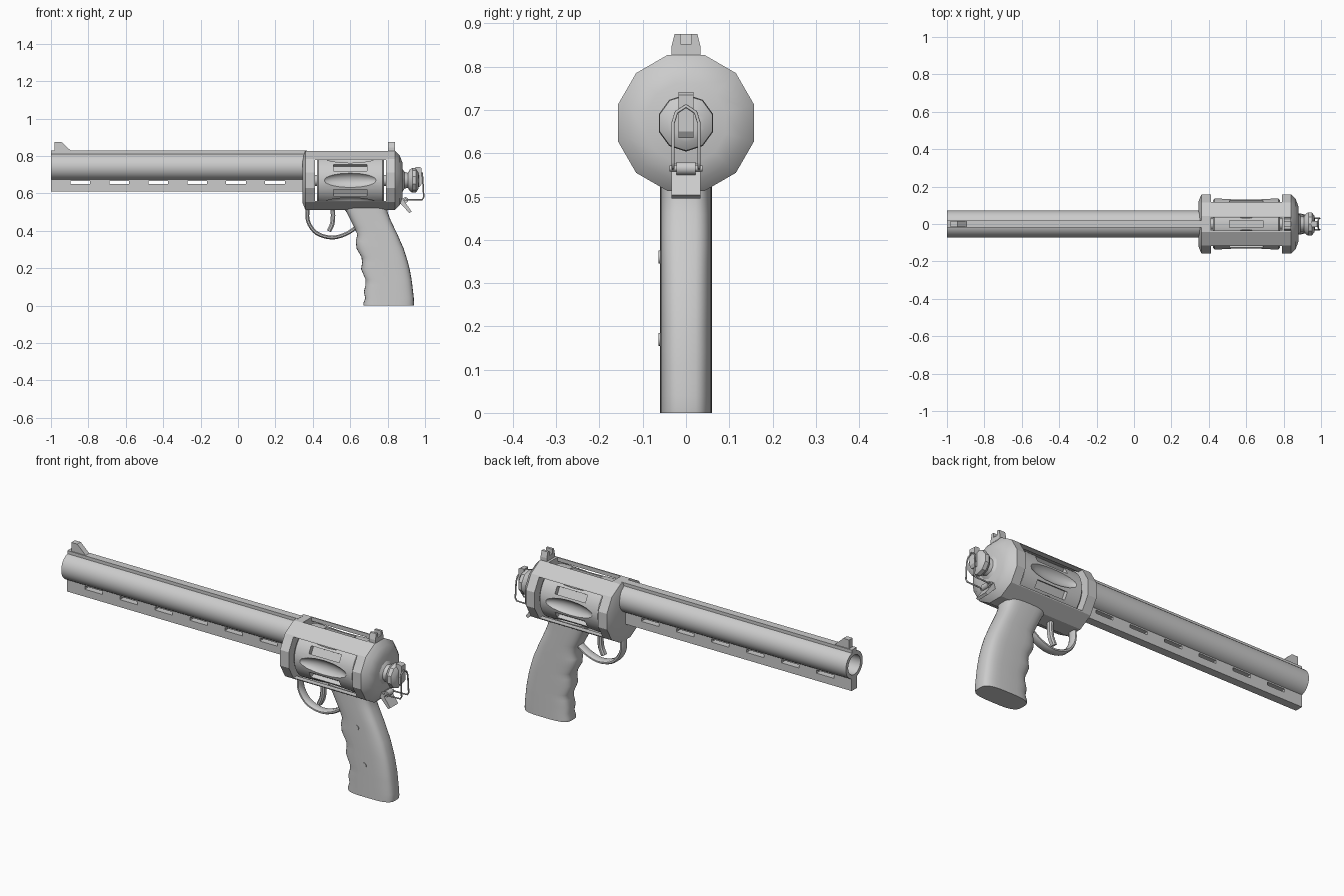
import bpy, bmesh
from math import pi, sin, cos, radians
from mathutils import Vector

if "Cube" in bpy.data.objects:
    bpy.data.objects.remove(bpy.data.objects["Cube"])


def finish(name, bm, smooth=None):
    bmesh.ops.recalc_face_normals(bm, faces=bm.faces)
    me = bpy.data.meshes.new(name)
    bm.to_mesh(me)
    bm.free()
    ob = bpy.data.objects.new(name, me)
    bpy.context.collection.objects.link(ob)
    if smooth:
        select(ob)
        bpy.ops.object.shade_smooth_by_angle(angle=radians(smooth))
    return ob


def select(ob):
    bpy.ops.object.select_all(action='DESELECT')
    bpy.context.view_layer.objects.active = ob
    ob.select_set(True)


def loft(name, rings, smooth=None, closed=False):
    """Skin a list of equal-length point rings; caps unless closed."""
    bm = bmesh.new()
    vs = [[bm.verts.new(p) for p in r] for r in rings]
    n = len(vs[0])
    pairs = list(zip(vs, vs[1:])) + ([(vs[-1], vs[0])] if closed else [])
    for a, b in pairs:
        for i in range(n):
            bm.faces.new((a[i], a[(i + 1) % n], b[(i + 1) % n], b[i]))
    if not closed:
        bm.faces.new(vs[0])
        bm.faces.new(vs[-1])
    return finish(name, bm, smooth)


def lathe(name, prof, z, n, smooth=None, closed=False):
    """Revolve (x, radius) pairs about a horizontal axis at height z."""
    return loft(name, [[(x, r * cos((i + .5) * 2 * pi / n), z + r * sin((i + .5) * 2 * pi / n))
                        for i in range(n)] for x, r in prof], smooth, closed)


def plate(name, pts, half, smooth=None):
    """Extrude an (x, z) outline across y."""
    return loft(name, [[(x, s * half, z) for x, z in pts] for s in (-1, 1)], smooth)


def box(name, x0, x1, y0, y1, z0, z1):
    return loft(name, [[(x, y0, z0), (x, y1, z0), (x, y1, z1), (x, y0, z1)] for x in (x0, x1)])


def cut(ob, cutters):
    for c in cutters:
        c.hide_render = True
        m = ob.modifiers.new("cut", 'BOOLEAN')
        m.object, m.operation, m.solver = c, 'DIFFERENCE', 'EXACT'
        select(ob)
        bpy.ops.object.modifier_apply(modifier=m.name)
        bpy.data.objects.remove(c)


def smooth(ob, angle):
    select(ob)
    bpy.ops.object.shade_smooth_by_angle(angle=radians(angle))


def strip(name, pts, half, t, steps=5):
    """Band of width 2*half and thickness t along an (x, z) path, curve-smoothed."""
    P = [Vector(p) for p in pts]
    E = [2 * P[0] - P[1]] + P + [2 * P[-1] - P[-2]]
    path = []
    for i in range(1, len(E) - 2):
        a, b, c, d = E[i - 1:i + 3]
        for k in range(steps):
            u = k / steps
            path.append(.5 * (2 * b + (c - a) * u + (2 * a - 5 * b + 4 * c - d) * u * u
                              + (3 * b - a - 3 * c + d) * u ** 3))
    path.append(P[-1])
    rings = []
    for i, p in enumerate(path):
        d = (path[min(i + 1, len(path) - 1)] - path[max(i - 1, 0)]).normalized()
        n = Vector((-d.y, d.x)) * t / 2
        rings.append([(p.x + n.x * s, y * half, p.y + n.y * s)
                      for s, y in ((1, -.6), (1, .6), (.4, 1), (-.4, 1), (-1, .6), (-1, -.6), (-.4, -1), (.4, -1))])
    return loft(name, rings, 40)


AX = .67  # drum axis height

# Barrel tube, top rib and slotted lower rail
lathe("barrel", [(-1, .072), (.37, .072), (.37, .052), (-1, .052)], .743, 32, 40, closed=True)
box("top_rib", -1, .37, -.02, .02, .80, .829)
rail = box("lower_rail", -1, .37, -.022, .022, .61, .685)
cut(rail, [box("slot", x, x + .105, -.1, .1, .65, .667)
           for x in (-.895, -.687, -.479, -.271, -.063, .145)])

# Twelve-sided cage frame with side and top windows
frame = lathe("frame", [(.345, .125), (.36, .163), (.84, .163), (.865, .137), (.88, .095)], AX, 12)
cut(frame, [lathe("bore", [(.412, .142), (.79, .142)], AX, 48),
            box("side_window", .412, .79, -.3, .3, .56, .78),
            box("top_window", .412, .79, -.036, .036, .7, .9)])
smooth(frame, 25)

# Drum with scooped flutes and rectangular pockets
drum = lathe("drum", [(.422, .128), (.43, .136), (.773, .136), (.78, .128)], AX, 48)
cutters = []
for k in range(6):
    a = k * pi / 3
    er, et = Vector((0, cos(a), sin(a))), Vector((0, -sin(a), cos(a)))
    rings = [[Vector((.6 + .15 * sin(u), 0, AX)) + er * (.152 + .045 * cos(u) * cos(v)) + et * (.045 * cos(u) * sin(v))
              for v in [j * pi / 8 for j in range(16)]]
             for u in [radians(d) for d in range(-80, 81, 20)]]
    cutters.append(loft("flute", rings))
    a += pi / 6
    er, et = Vector((0, cos(a), sin(a))), Vector((0, -sin(a), cos(a)))
    cutters.append(loft("pocket", [[Vector((x, 0, AX)) + er * r + et * t
                                    for r, t in ((.112, -.02), (.112, .02), (.16, .02), (.16, -.02))]
                                   for x in (.51, .69)]))
cut(drum, cutters)
smooth(drum, 25)
lathe("drum_pin", [(.40, .03), (.80, .03)], AX, 16, 40)

# Sights
plate("front_sight", [(-.98, .825), (-.98, .876), (-.945, .876), (-.89, .825)], .015)
loft("rear_sight", [[(x, y, z) for y, z in ((-.034, .825), (.034, .825), (.034, .845), (.026, .876), (.013, .876),
                                            (.013, .852), (-.013, .852), (-.013, .876), (-.026, .876), (-.034, .845))]
                    for x in (.803, .84)])

# Rear knob and latch block
lathe("rear_knob", [(.87, .075), (.89, .045), (.908, .04), (.918, .057), (.932, .066), (.952, .064),
                    (.965, .045), (.967, .03)], AX, 10, 35)
plate("latch_block", [(.95, .64), (.972, .635), (.982, .65), (.982, .735), (.972, .741), (.95, .741)], .017)

# Wire bail with its hinge
half = [(.90, .03, .565), (.985, .03, .567), (.993, .03, .58), (.988, .03, .67), (.986, .022, .695)]
pts = half + [(.985, 0, .709)] + [(x, -y, z) for x, y, z in reversed(half)]
cu = bpy.data.curves.new("wire_bail", 'CURVE')
cu.dimensions = '3D'
cu.bevel_depth, cu.bevel_resolution = .004, 2
sp = cu.splines.new('POLY')
sp.points.add(len(pts) - 1)
for p, q in zip(sp.points, pts):
    p.co = (*q, 1)
bpy.context.collection.objects.link(bpy.data.objects.new("wire_bail", cu))
plate("hinge_tab", [(.855, .58), (.875, .58), (.928, .503), (.916, .495), (.855, .56)], .034)


def disc(name, x, z, r, y0, y1, n=16):
    return loft(name, [[(x + r * cos(i * 2 * pi / n), y, z + r * sin(i * 2 * pi / n)) for i in range(n)]
                       for y in (y0, y1)], 40)


disc("hinge_barrel", .895, .565, .015, -.022, .022)
disc("hinge_pin", .895, .565, .007, -.038, .038, 10)

# Trigger and guard
strip("trigger_guard", [(.372, .525), (.375, .45), (.42, .388), (.50, .364), (.575, .382), (.635, .42)], .024, .02)
strip("trigger", [(.505, .53), (.508, .48), (.503, .435), (.486, .398)], .016, .024)

# Grip: rounded sections between front and back edge, with finger waves
levels = [(.545, .55, .80), (.50, .58, .80), (.46, .60, .815), (.417, .622, .835), (.38, .638, .853),
          (.345, .63, .868), (.305, .634, .886), (.26, .66, .90), (.23, .664, .909), (.195, .658, .918),
          (.14, .682, .928), (.11, .682, .932), (.075, .673, .936), (.04, .68, .94), (.012, .67, .941), (0, .672, .94)]
rings = []
for z, a, b in levels:
    ring = []
    for i in range(32):
        t = i * pi / 16
        c, s = cos(t), sin(t)
        ring.append(((a + b) / 2 + (b - a) / 2 * abs(c) ** .6 * (1 if c > 0 else -1),
                     .06 * abs(s) ** .6 * (1 if s > 0 else -1), z))
    rings.append(ring)
loft("grip", rings, 50)

# Grip screws on the front side
for x, z in ((.745, .36), (.79, .17)):
    disc("grip_screw", x, z, .015, -.063, -.05)
